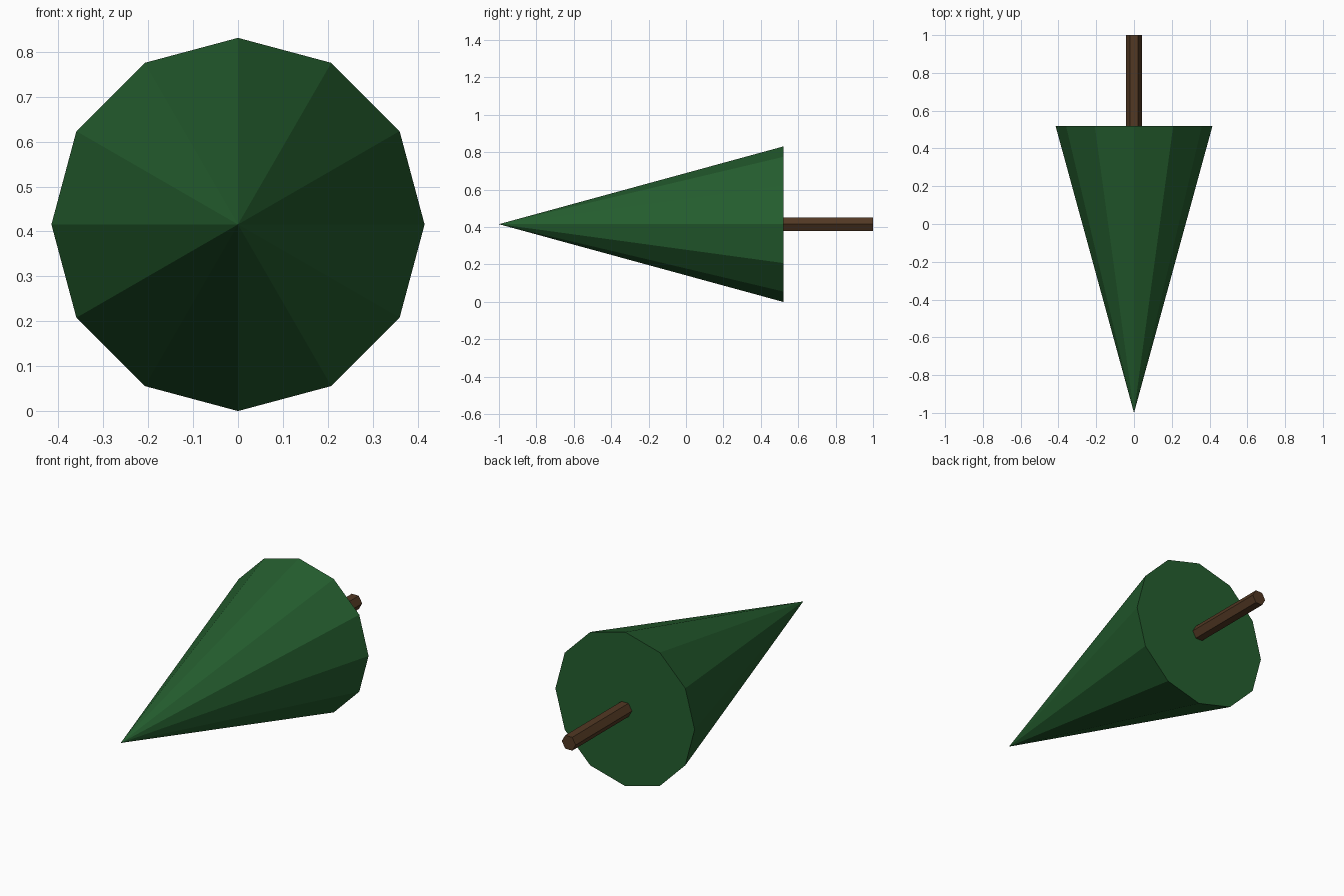
import bpy, bmesh
from math import sin, cos, tau

if "Cube" in bpy.data.objects:
    bpy.data.objects.remove(bpy.data.objects["Cube"])

CENTRE_Z = 0.4155


def material(name, colour):
    m = bpy.data.materials.new(name)
    m.diffuse_color = (*colour, 1)
    m.use_nodes = True
    m.node_tree.nodes["Principled BSDF"].inputs["Base Color"].default_value = m.diffuse_color
    return m


def tapered_part(name, sides, r_front, y_front, r_back, y_back, mat):
    """Flat-sided solid lying along y, with a corner on +x; radius 0 gives a point."""
    bm = bmesh.new()

    def ring(r, y):
        if r == 0:
            return [bm.verts.new((0, y, CENTRE_Z))] * sides
        return [bm.verts.new((r * cos(tau * i / sides), y,
                              CENTRE_Z + r * sin(tau * i / sides)))
                for i in range(sides)]

    front, back = ring(r_front, y_front), ring(r_back, y_back)
    for i in range(sides):
        j = (i + 1) % sides
        corners = [front[i], front[j], back[j], back[i]]
        bm.faces.new(list(dict.fromkeys(corners)))
    for r, loop in ((r_front, front), (r_back, back)):
        if r:
            bm.faces.new(loop)
    bmesh.ops.recalc_face_normals(bm, faces=bm.faces)
    mesh = bpy.data.meshes.new(name)
    bm.to_mesh(mesh)
    bm.free()
    mesh.materials.append(mat)
    obj = bpy.data.objects.new(name, mesh)
    bpy.context.collection.objects.link(obj)
    return obj


green = material("pine green", (0.018, 0.112, 0.028))
brown = material("bark brown", (0.084, 0.040, 0.017))

# Foliage cone, tip towards the front
tapered_part("foliage", 12, 0, -1.0, 0.4155, 0.52, green)
# Hexagonal trunk behind it
tapered_part("trunk", 6, 0.0415, 0.52, 0.0415, 1.0, brown)
